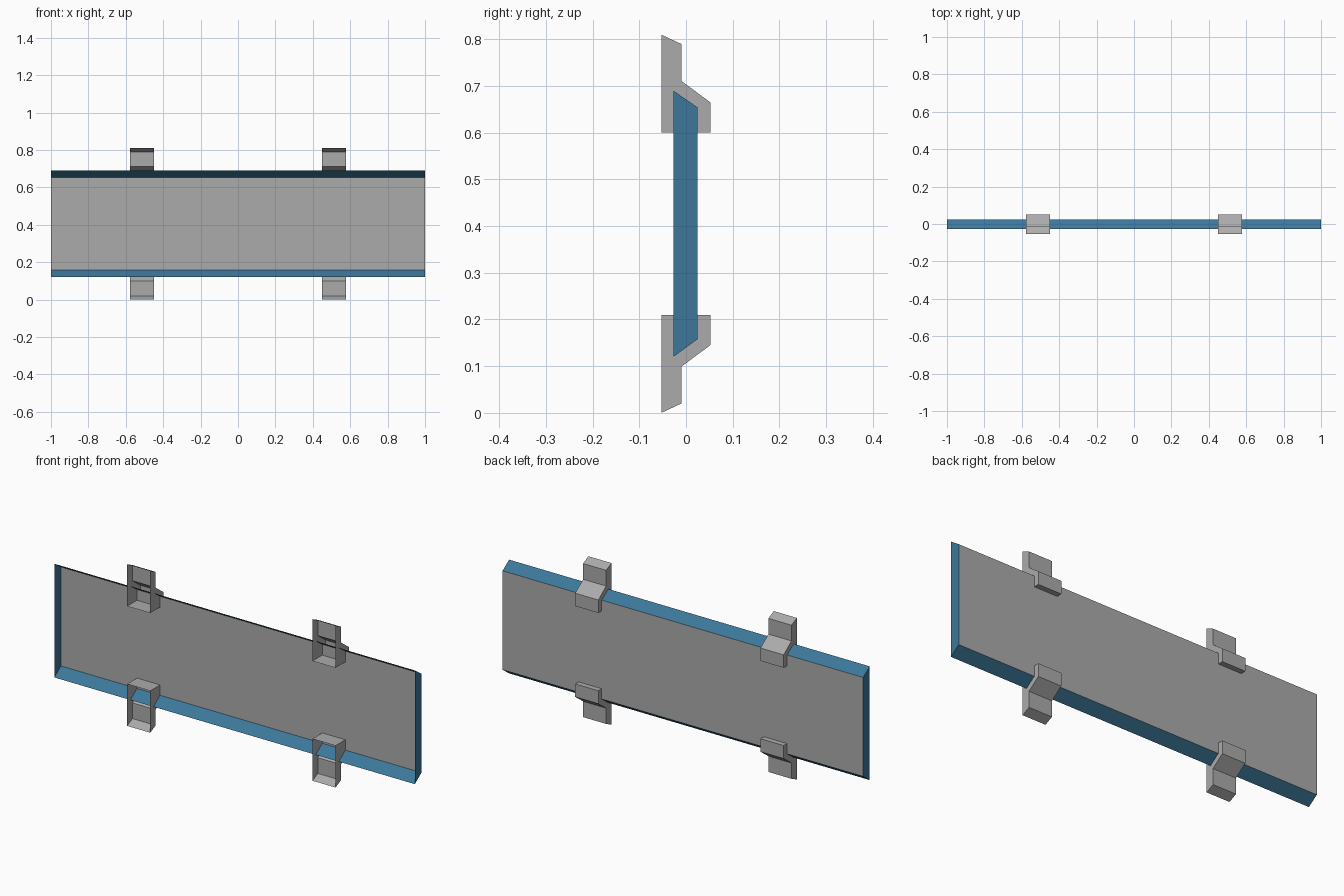
import bpy, bmesh

if "Cube" in bpy.data.objects:
    bpy.data.objects.remove(bpy.data.objects["Cube"])

MID_Z = 0.405  # height of the horizontal symmetry line


def material(name, rgb):
    m = bpy.data.materials.new(name)
    m.diffuse_color = (*rgb, 1.0)
    m.use_nodes = True
    m.node_tree.nodes["Principled BSDF"].inputs["Base Color"].default_value = m.diffuse_color
    return m


grey = material("grey", (0.41, 0.41, 0.41))
blue = material("blue", (0.045, 0.185, 0.32))


def open_shell(name, profile, x0, x1, mats, rule=None):
    """Extrude a (y, z) profile along x, close both ends, leave the front open."""
    bm = bmesh.new()
    a = [bm.verts.new((x0, y, z)) for y, z in profile]
    b = [bm.verts.new((x1, y, z)) for y, z in profile]
    for i in range(len(profile) - 1):
        bm.faces.new((a[i], a[i + 1], b[i + 1], b[i]))
    bm.faces.new(a)
    bm.faces.new(b[::-1])
    bmesh.ops.recalc_face_normals(bm, faces=bm.faces)
    if rule:
        for f in bm.faces:
            f.material_index = rule(f)
    me = bpy.data.meshes.new(name)
    bm.to_mesh(me)
    bm.free()
    for m in mats:
        me.materials.append(m)
    ob = bpy.data.objects.new(name, me)
    bpy.context.collection.objects.link(ob)
    return ob


# Shallow panel tray: grey back plate, blue bevelled rim, open front
open_shell("panel",
           [(-0.027, 0.69), (0.025, 0.654), (0.025, 0.158), (-0.027, 0.12)],
           -1, 1, [grey, blue],
           lambda f: 0 if abs(f.normal.y) > 0.95 else 1)

# Four stepped mounting clips, mirrored left/right and top/bottom
clip = [(-0.053, 0.81), (-0.01, 0.79), (-0.01, 0.711),
        (0.052, 0.665), (0.052, 0.60), (-0.053, 0.60)]
lower = [(y, 2 * MID_Z - z) for y, z in clip]
for side, x in (("left", -0.514), ("right", 0.514)):
    for level, prof in (("upper", clip), ("lower", lower)):
        open_shell(f"{level}_{side}_clip", prof, x - 0.064, x + 0.064, [grey])
